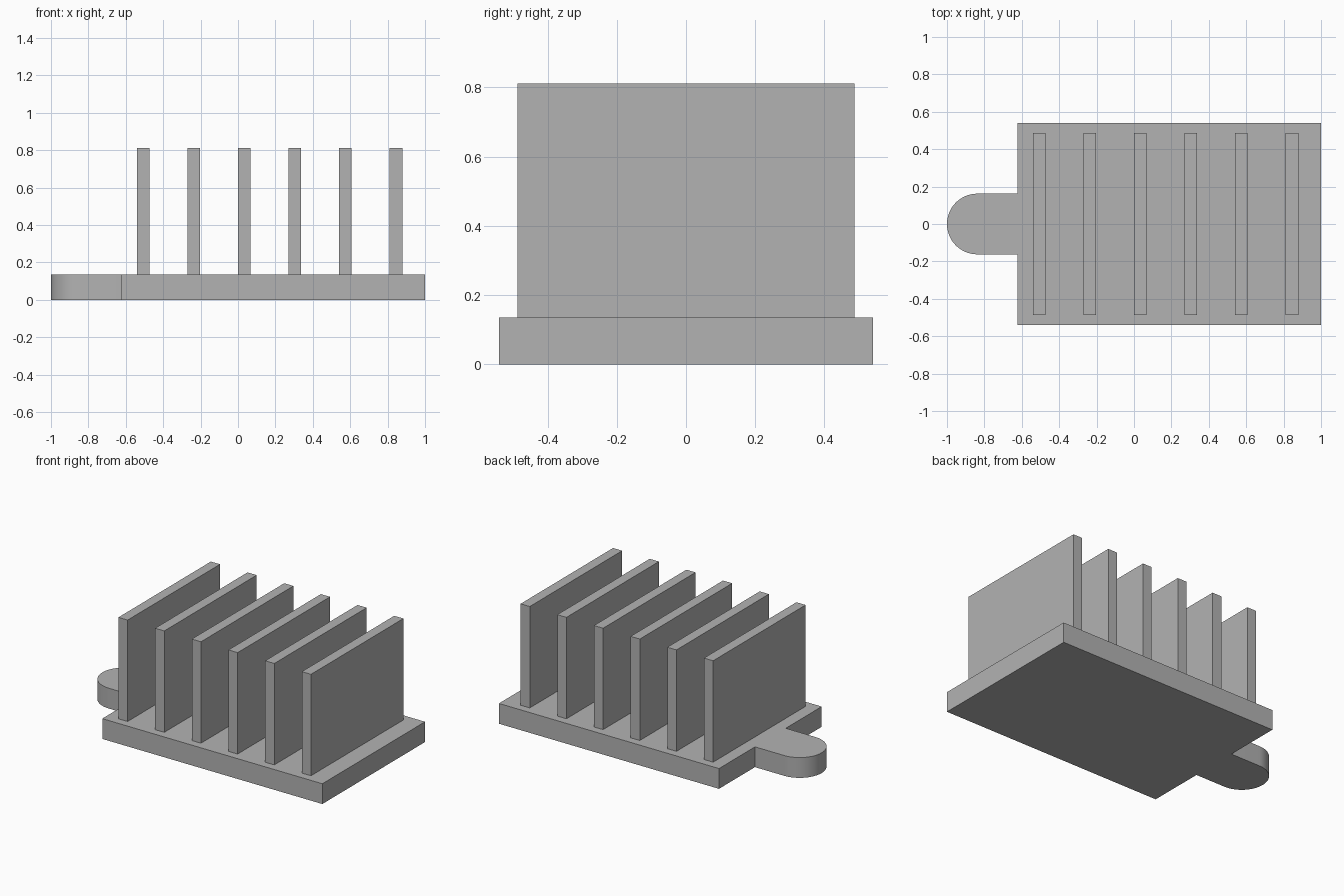
import bpy
import bmesh
import math

cube = bpy.data.objects.get("Cube")
if cube:
    bpy.data.objects.remove(cube, do_unlink=True)

U = 1 / 74                      # one design unit; overall length is 148 units
BASE_LEFT = -46 * U
HALF_DEPTH = 40 * U
BASE_H = 10 * U
TAB_R = 12 * U
FIN_COUNT = 6

grey = bpy.data.materials.new("metal_grey")
grey.use_nodes = True
colour = (0.45, 0.45, 0.45, 1)
grey.diffuse_color = colour
grey.node_tree.nodes["Principled BSDF"].inputs["Base Color"].default_value = colour


def extrude_outline(name, outline, z0, z1):
    """Solid prism from a counter-clockwise outline."""
    bm = bmesh.new()
    face = bm.faces.new([bm.verts.new((x, y, z0)) for x, y in outline])
    top = bmesh.ops.extrude_face_region(bm, geom=[face], use_keep_orig=True)["geom"]
    moved = [v for v in top if isinstance(v, bmesh.types.BMVert)]
    bmesh.ops.translate(bm, verts=moved, vec=(0, 0, z1 - z0))
    bmesh.ops.recalc_face_normals(bm, faces=bm.faces)
    mesh = bpy.data.meshes.new(name)
    bm.to_mesh(mesh)
    bm.free()
    mesh.materials.append(grey)
    obj = bpy.data.objects.new(name, mesh)
    bpy.context.collection.objects.link(obj)
    return obj


# Base plate with its rounded mounting tab, as one outline
steps = 32
tab_arc = []
for i in range(steps + 1):
    a = math.pi / 2 + math.pi * i / steps
    tab_arc.append((-1 + TAB_R + TAB_R * math.cos(a), TAB_R * math.sin(a)))
outline = [(1, -HALF_DEPTH), (1, HALF_DEPTH), (BASE_LEFT, HALF_DEPTH),
           (BASE_LEFT, TAB_R), *tab_arc, (BASE_LEFT, -TAB_R),
           (BASE_LEFT, -HALF_DEPTH)]
base = extrude_outline("base_plate", outline, 0, BASE_H)

# Round the shading of the tab end only
bpy.ops.object.select_all(action="DESELECT")
base.select_set(True)
bpy.context.view_layer.objects.active = base
bpy.ops.object.shade_smooth_by_angle(angle=math.radians(30))

# Upright cooling fins
for i in range(FIN_COUNT):
    x0 = BASE_LEFT + (6 + 20 * i) * U
    x1 = x0 + 5 * U
    y = 36 * U
    extrude_outline(f"fin_{i + 1}", [(x0, -y), (x1, -y), (x1, y), (x0, y)],
                    BASE_H, 60 * U)
